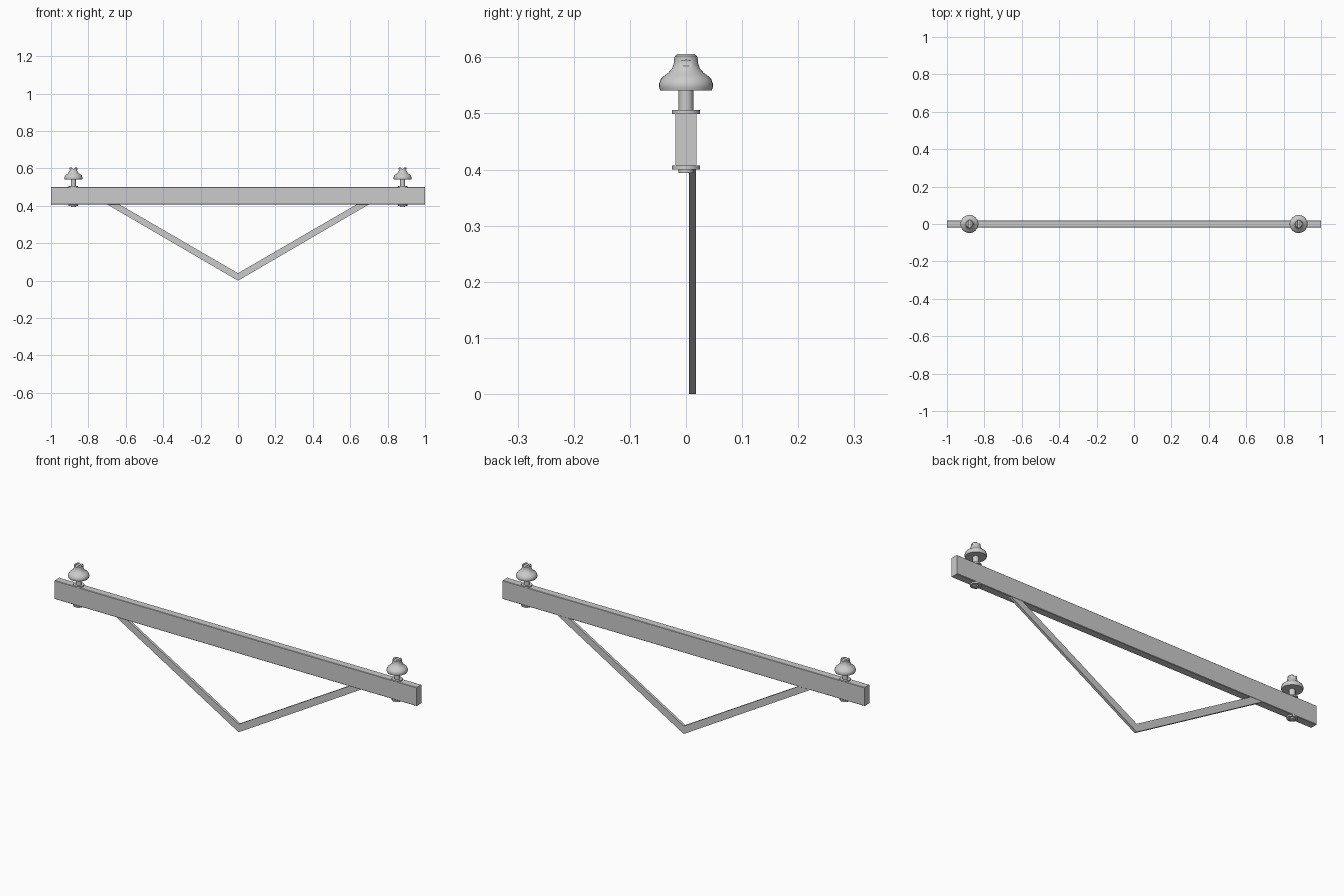
import bpy
import bmesh
import math
from mathutils import Matrix, Vector

if "Cube" in bpy.data.objects:
    bpy.data.objects.remove(bpy.data.objects["Cube"], do_unlink=True)

grey = bpy.data.materials.new("plain grey")
grey.use_nodes = True
grey.diffuse_color = (0.6, 0.6, 0.6, 1)
grey.node_tree.nodes["Principled BSDF"].inputs["Base Color"].default_value = grey.diffuse_color


def finish(name, bm):
    """Turn a bmesh into a grey object."""
    bmesh.ops.recalc_face_normals(bm, faces=bm.faces)
    mesh = bpy.data.meshes.new(name)
    bm.to_mesh(mesh)
    bm.free()
    mesh.materials.append(grey)
    obj = bpy.data.objects.new(name, mesh)
    bpy.context.collection.objects.link(obj)
    return obj


def select(obj):
    bpy.ops.object.select_all(action="DESELECT")
    obj.select_set(True)
    bpy.context.view_layer.objects.active = obj


def smooth(obj):
    select(obj)
    bpy.ops.object.shade_smooth_by_angle(angle=math.radians(35))


def lathe(name, profile, x, steps=32):
    """Spin a (radius, height) profile around a vertical axis at x."""
    bm = bmesh.new()
    verts = [bm.verts.new((r, 0, z)) for r, z in profile]
    edges = [bm.edges.new(pair) for pair in zip(verts, verts[1:])]
    bmesh.ops.spin(bm, geom=verts + edges, axis=(0, 0, 1), cent=(0, 0, 0),
                   angle=math.tau, steps=steps)
    bmesh.ops.remove_doubles(bm, verts=bm.verts, dist=1e-5)
    obj = finish(name, bm)
    obj.location.x = x
    smooth(obj)
    return obj


def disc(name, radius, low, high, x, sides=32):
    """Upright cylinder between two heights."""
    bm = bmesh.new()
    bmesh.ops.create_cone(bm, cap_ends=True, segments=sides, radius1=radius,
                          radius2=radius, depth=high - low)
    obj = finish(name, bm)
    obj.location = (x, 0, (low + high) / 2)
    smooth(obj)


def cut_groove(obj, x, z, radius):
    """Cut a round wire groove running front to back."""
    bm = bmesh.new()
    bmesh.ops.create_cone(bm, cap_ends=True, segments=20, radius1=radius,
                          radius2=radius, depth=0.2,
                          matrix=Matrix.Rotation(math.pi / 2, 4, "X"))
    cutter = finish("groove_cutter", bm)
    cutter.hide_render = True
    cutter.location = obj.location + Vector((x, 0, z))
    mod = obj.modifiers.new("groove", "BOOLEAN")
    mod.operation = "DIFFERENCE"
    mod.solver = "EXACT"
    mod.object = cutter
    select(obj)
    bpy.ops.object.modifier_apply(modifier=mod.name)
    bpy.data.objects.remove(cutter, do_unlink=True)


# Crossarm beam with slightly eased edges
bm = bmesh.new()
bmesh.ops.create_cube(bm, size=1)
bmesh.ops.scale(bm, vec=(2, 0.038, 0.093), verts=bm.verts)
long_edges = [e for e in bm.edges if abs(e.verts[0].co.x - e.verts[1].co.x) > 1]
bmesh.ops.bevel(bm, geom=long_edges, offset=0.002, segments=1, affect="EDGES")
finish("crossarm_beam", bm).location.z = 0.4535

# V-shaped flat brace under the beam
bm = bmesh.new()
outline = [(0, 0), (0.70, 0.408), (0.635, 0.408), (0, 0.04),
           (-0.635, 0.408), (-0.70, 0.408)]
face = bm.faces.new([bm.verts.new((x, 0.005, z)) for x, z in outline])
solid = bmesh.ops.extrude_face_region(bm, geom=[face])
moved = [v for v in solid["geom"] if isinstance(v, bmesh.types.BMVert)]
bmesh.ops.translate(bm, vec=(0, 0.013, 0), verts=moved)
finish("v_brace", bm)

# Insulators with their pins and washers, one near each end
bell = [(0, 0.541), (0.046, 0.541), (0.048, 0.547), (0.048, 0.553),
        (0.045, 0.561), (0.039, 0.567), (0.031, 0.573), (0.025, 0.580),
        (0.022, 0.588), (0.021, 0.596), (0.021, 0.602), (0.018, 0.606), (0, 0.606)]
for side, x in (("right", -0.88), ("left", 0.88)):
    insulator = lathe(side + "_insulator", bell, x)
    cut_groove(insulator, 0, 0.606, 0.008)
    for s in (-1, 1):
        cut_groove(insulator, s * 0.026, 0.591, 0.007)
    smooth(insulator)
    disc(side + "_pin", 0.013, 0.394, 0.545, x)
    disc(side + "_upper_washer", 0.025, 0.499, 0.506, x)
    disc(side + "_lower_washer", 0.025, 0.400, 0.407, x)
